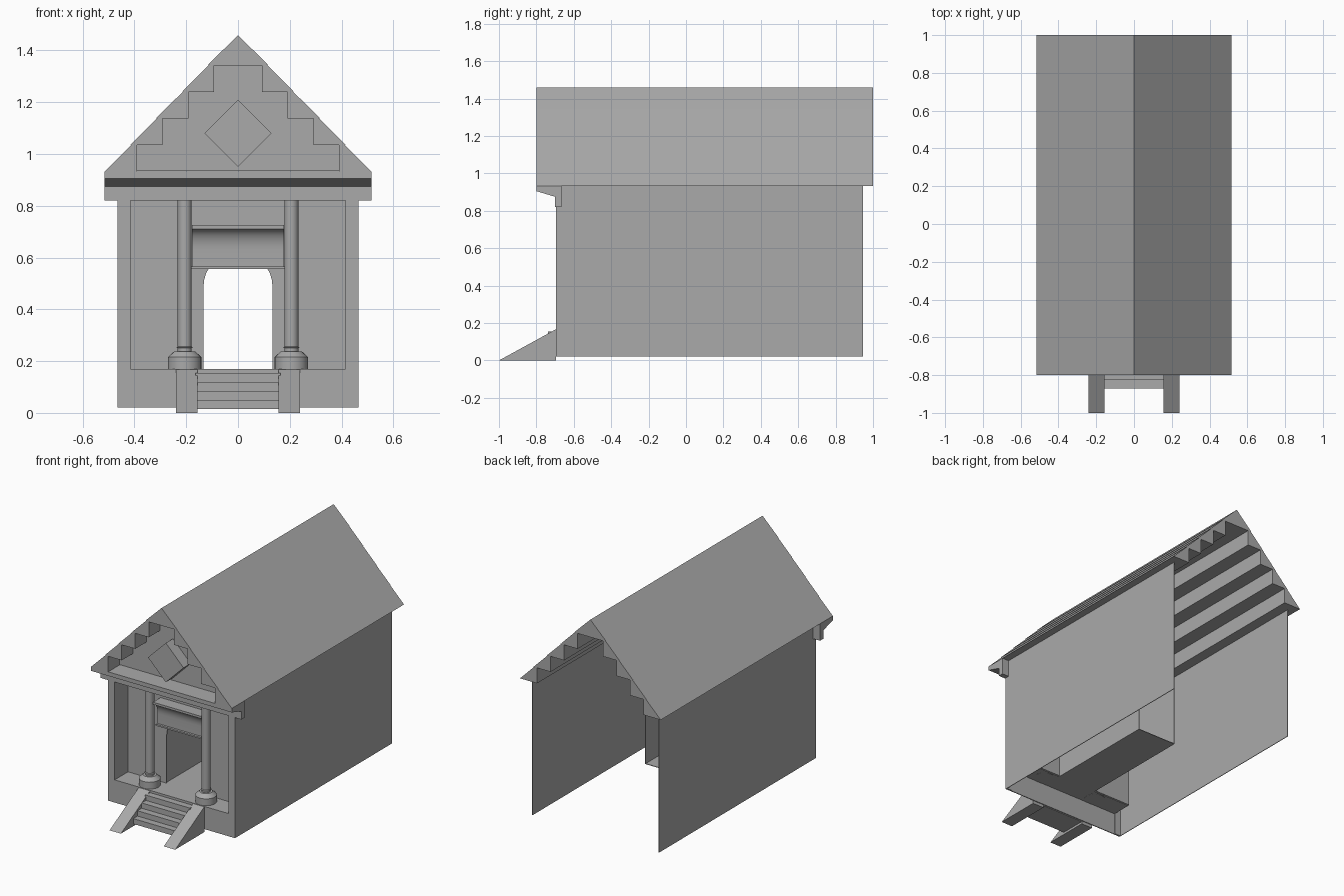
import bpy
import bmesh
import math
from mathutils import Vector

old = bpy.data.objects.get("Cube")
if old:
    bpy.data.objects.remove(old, do_unlink=True)

stone = bpy.data.materials.new("grey_stone")
stone.use_nodes = True
GREY = (0.4, 0.4, 0.4, 1)
stone.diffuse_color = GREY
stone.node_tree.nodes["Principled BSDF"].inputs["Base Color"].default_value = GREY

FRONT, FACADE, BACK, WALL, FLOOR = -0.695, -0.555, 0.945, 0.465, 0.17


def finish(name, bm, smooth=False):
    bmesh.ops.recalc_face_normals(bm, faces=bm.faces)
    mesh = bpy.data.meshes.new(name)
    bm.to_mesh(mesh)
    bm.free()
    mesh.materials.append(stone)
    ob = bpy.data.objects.new(name, mesh)
    bpy.context.collection.objects.link(ob)
    if smooth:
        bpy.ops.object.select_all(action="DESELECT")
        bpy.context.view_layer.objects.active = ob
        ob.select_set(True)
        bpy.ops.object.shade_smooth_by_angle(angle=math.radians(35))
    return ob


def prism(name, pts, axis, a, b, smooth=False):
    """Extrude a profile along x (points are y, z) or along y (points are x, z)."""
    bm = bmesh.new()
    def place(p, d):
        return (d, p[0], p[1]) if axis == "x" else (p[0], d, p[1])
    face = bm.faces.new([bm.verts.new(place(p, a)) for p in pts])
    res = bmesh.ops.extrude_face_region(bm, geom=[face])
    shift = Vector((b - a, 0, 0)) if axis == "x" else Vector((0, b - a, 0))
    bmesh.ops.translate(bm, vec=shift,
                        verts=[v for v in res["geom"] if isinstance(v, bmesh.types.BMVert)])
    return finish(name, bm, smooth)


def box(name, x, y, z):
    return prism(name, [(x[0], z[0]), (x[1], z[0]), (x[1], z[1]), (x[0], z[1])], "y", *y)


def lathe(name, pts, x, y, sides=24):
    bm = bmesh.new()
    rings = [[bm.verts.new((x + r * math.cos(math.tau * i / sides),
                            y + r * math.sin(math.tau * i / sides), z))
              for i in range(sides)] for r, z in pts]
    for lo, hi in zip(rings, rings[1:]):
        for i in range(sides):
            j = (i + 1) % sides
            bm.faces.new((lo[i], lo[j], hi[j], hi[i]))
    bm.faces.new(rings[0])
    bm.faces.new(rings[-1])
    return finish(name, bm, True)


# Roof: overlapping courses outside, square steps underneath
course, rise, base = 0.099, 0.1025, 0.932
outer, inner = [], []
for i in range(4):
    x, z = 0.515 - course * i, base + rise * i
    outer += [(x, z), (x - course - 0.008, z + rise + 0.004)]
    inner += [(x - 0.125, z), (x - 0.125, z + rise)]
    outer.append((x - course, z + rise))
outer.pop()
outer.append((0.515 - course * 4, base + rise * 4))
half = outer + [(0, 1.458)]
profile = half + [(-x, z) for x, z in reversed(outer)]
profile += [(-x, z) for x, z in inner] + list(reversed(inner))
prism("roof", profile, "y", -0.8, 1.0)

# Pediment panel with its raised diamond
panel = [(x + 0.004, z + 0.002) for x, z in inner]
prism("pediment_panel", panel + [(-x, z) for x, z in reversed(panel)], "y", -0.68, -0.67)
prism("pediment_diamond", [(0.13, 1.08), (0, 1.21), (-0.13, 1.08), (0, 0.95)], "y", -0.755, -0.675)

# Entablature across the front
prism("entablature", [(-0.8, 0.932), (-0.8, 0.905), (-0.7, 0.875), (-0.7, 0.82),
                      (-0.665, 0.82), (-0.665, 0.932)], "x", -0.515, 0.515)

# Hall walls, porch returns and pilasters
for side, s in (("left", 1), ("right", -1)):
    box(side + "_wall", sorted((s * WALL, s * (WALL - 0.004))), (FRONT + 0.002, BACK), (0.02, 0.935))
    box(side + "_pilaster", sorted((s * 0.42, s * WALL)), (FRONT, FRONT + 0.012), (0.02, 0.82))
    box(side + "_porch_return", sorted((s * 0.416, s * 0.42)), (FRONT, FACADE), (FLOOR, 0.82))

# Porch base, floor and ceiling
box("porch_base", (-WALL, WALL), (FRONT, FRONT + 0.006), (0.02, FLOOR))
box("porch_floor", (-0.42, 0.42), (FRONT, FACADE), (FLOOR - 0.004, FLOOR))
box("porch_ceiling", (-0.42, 0.42), (-0.67, FACADE), (0.82, 0.824))

# Facade with arched doorway
arch = [(0.133 * math.cos(t), 0.49 + 0.13 * math.sin(t))
        for t in (math.pi * i / 16 for i in range(17))]
prism("facade", [(0.42, FLOOR), (0.42, 0.93), (-0.42, 0.93), (-0.42, FLOOR), (-0.133, FLOOR)]
      + arch[::-1] + [(0.133, FLOOR)], "y", FACADE, FACADE + 0.005)

# Passage behind the doorway, open at the far end
END = 0.22
box("passage_floor", (-0.145, 0.145), (FACADE, END), (FLOOR - 0.004, FLOOR))
box("passage_ceiling", (-0.145, 0.145), (FACADE, END), (0.64, 0.644))
for side, s in (("left", 1), ("right", -1)):
    box(side + "_passage_wall", sorted((s * 0.141, s * 0.145)), (FACADE, END), (FLOOR, 0.644))

# Curved lintel above the door
curve = [(-0.585 - 0.05 * (1 - math.cos(t)), 0.63 + 0.08 * math.sin(t))
         for t in (math.pi / 2 * i / 8 for i in range(9))]
prism("door_lintel", [(FACADE, 0.565), (-0.585, 0.565)] + curve
      + [(-0.635, 0.725), (FACADE, 0.725)], "x", -0.178, 0.178, True)
box("lintel_ledge", (-0.182, 0.182), (-0.6, FACADE), (0.555, 0.565))

# Columns
for side, s in (("left", 1), ("right", -1)):
    lathe(side + "_column", [(0.065, 0.165), (0.065, 0.215), (0.04, 0.238), (0.027, 0.238),
                             (0.027, 0.25), (0.032, 0.252), (0.027, 0.256), (0.027, 0.82)],
          s * 0.206, -0.628)

# Steps between sloping cheek blocks
COUNT = 4
for i in range(COUNT):
    top = 0.05 + 0.035 * i
    box("step_%d" % (i + 1), (-0.165, 0.165), (-0.87 + 0.044 * i, FRONT), (top - 0.035, top))
for side, s in (("left", 1), ("right", -1)):
    prism(side + "_stair_cheek", [(-1.0, 0), (FRONT, 0), (FRONT, 0.167)],
          "x", s * 0.157, s * 0.24)
